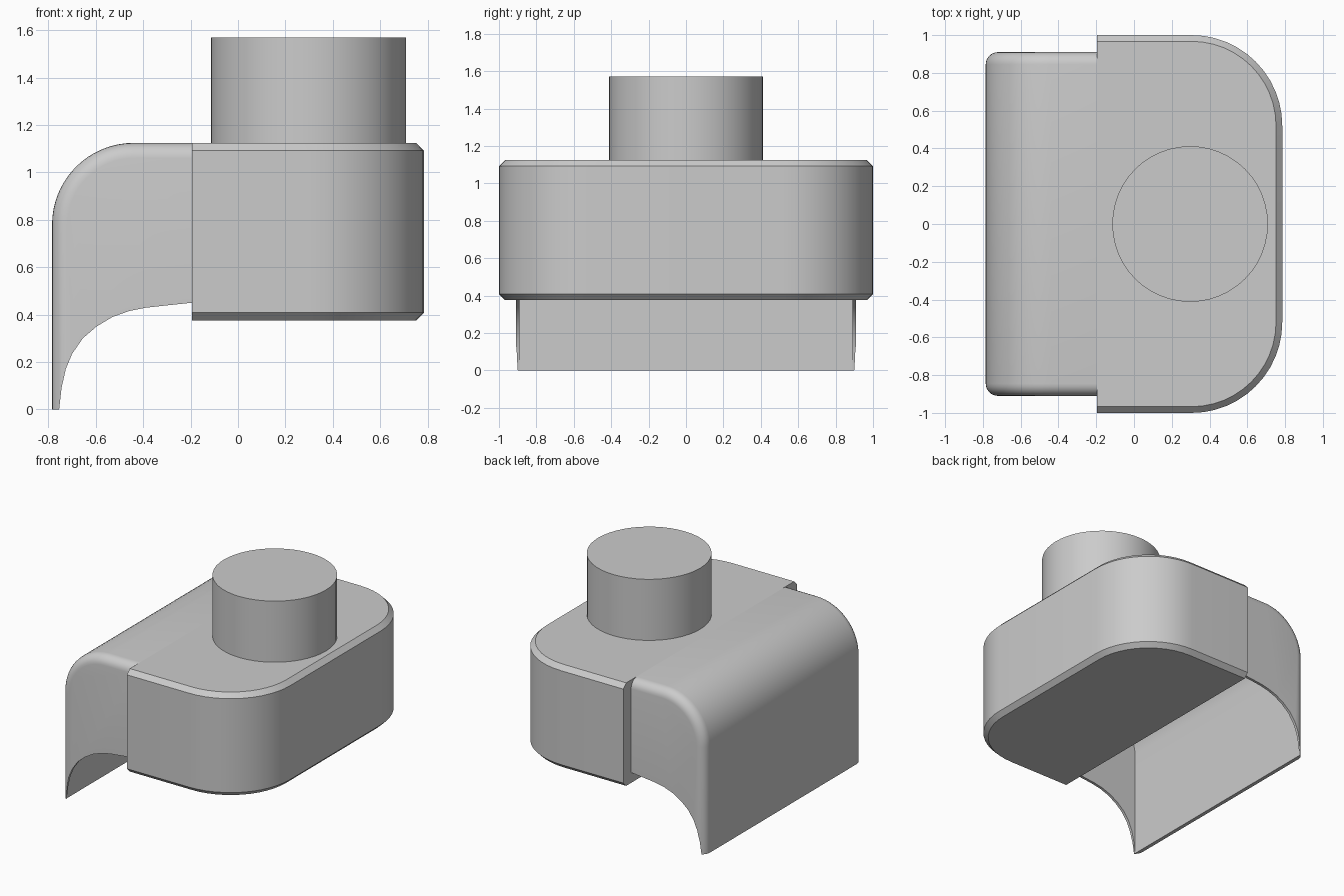
import bpy, bmesh
from math import sin, cos, pi

cube = bpy.data.objects.get("Cube")
if cube:
    bpy.data.objects.remove(cube)

grey = bpy.data.materials.new("plain grey")
grey.use_nodes = True
GREY = (0.6, 0.6, 0.6, 1)
grey.diffuse_color = GREY
grey.node_tree.nodes["Principled BSDF"].inputs["Base Color"].default_value = GREY

SEAM, BACK, TOP = -0.195, -0.785, 1.125


def arc(cx, cy, r, a0, a1, n=12):
    return [(cx + r * cos(a0 + (a1 - a0) * i / n),
             cy + r * sin(a0 + (a1 - a0) * i / n)) for i in range(n + 1)]


def loft(name, rings):
    """Closed solid through equal-length rings of points, capped at both ends."""
    bm = bmesh.new()
    loops = [[bm.verts.new(p) for p in ring] for ring in rings]
    n = len(loops[0])
    for a, b in zip(loops, loops[1:]):
        for i in range(n):
            j = (i + 1) % n
            bm.faces.new((a[i], a[j], b[j], b[i]))
    bm.faces.new(loops[0][::-1])
    bm.faces.new(loops[-1])
    bmesh.ops.recalc_face_normals(bm, faces=bm.faces)
    mesh = bpy.data.meshes.new(name)
    bm.to_mesh(mesh)
    bm.free()
    mesh.materials.append(grey)
    ob = bpy.data.objects.new(name, mesh)
    bpy.context.collection.objects.link(ob)
    return ob


def smooth(ob, angle=0.5):
    bpy.ops.object.select_all(action='DESELECT')
    ob.select_set(True)
    bpy.context.view_layer.objects.active = ob
    bpy.ops.object.shade_smooth_by_angle(angle=angle)


def cut(ob, cutter):
    bpy.context.view_layer.objects.active = ob
    mod = ob.modifiers.new("cut", 'BOOLEAN')
    mod.operation, mod.solver, mod.object = 'DIFFERENCE', 'EXACT', cutter
    bpy.ops.object.modifier_apply(modifier=mod.name)
    bpy.data.objects.remove(cutter)


# Main body: rounded outer corners, chamfered rims, flat seam side
def body_ring(inset, z):
    r = 0.48 - inset
    pts = [(SEAM, -1 + inset)] + arc(0.305, -0.52, r, -pi / 2, 0)
    pts += arc(0.305, 0.52, r, 0, pi / 2) + [(SEAM, 1 - inset)]
    return [(x, y, z) for x, y in pts]


CH = 0.033
body = loft("main_body", [body_ring(CH, 0.375), body_ring(0, 0.375 + CH),
                          body_ring(0, TOP - CH), body_ring(CH, TOP)])
smooth(body)

# Round neck on top
neck = loft("neck", [[(x, y, z) for x, y in arc(0.297, 0, 0.412, 0, 2 * pi, 48)[:-1]]
                     for z in (TOP, 1.57)])
smooth(neck)


# Hood: curved-over block with filleted side edges, then hollowed
def hood_ring(y, inset, low=0, front=SEAM):
    r = 0.345 - inset
    pts = [(BACK + inset, low)] + arc(BACK + 0.345, TOP - 0.345, r, pi, pi / 2, 16)
    pts += [(front, TOP - inset), (front, low)]
    return [(x, y, z) for x, z in pts]


FIL, HALF = 0.065, 0.91
fillet = [(HALF - FIL * (1 - cos(a)), FIL * (1 - sin(a)))
          for a in [i * pi / 12 for i in range(7)]]
hood = loft("hood", [hood_ring(-y, d) for y, d in fillet] +
            [hood_ring(y, d) for y, d in reversed(fillet)])

# Scooped lower edge
rim = [(-0.755, -0.1), (-0.755, 0), (-0.745, 0.09), (-0.727, 0.17), (-0.70, 0.235),
       (-0.655, 0.3), (-0.597, 0.35), (-0.53, 0.39), (-0.46, 0.415), (-0.39, 0.429),
       (-0.31, 0.438), (SEAM, 0.45), (0, 0.455), (0, -0.1)]
cut(hood, loft("scoop_cutter", [[(x, y, z) for x, z in rim] for y in (-1.2, 1.2)]))
cut(hood, loft("cavity_cutter", [hood_ring(y, 0.028, -0.2, 0) for y in (-0.89, 0.89)]))
smooth(hood)
